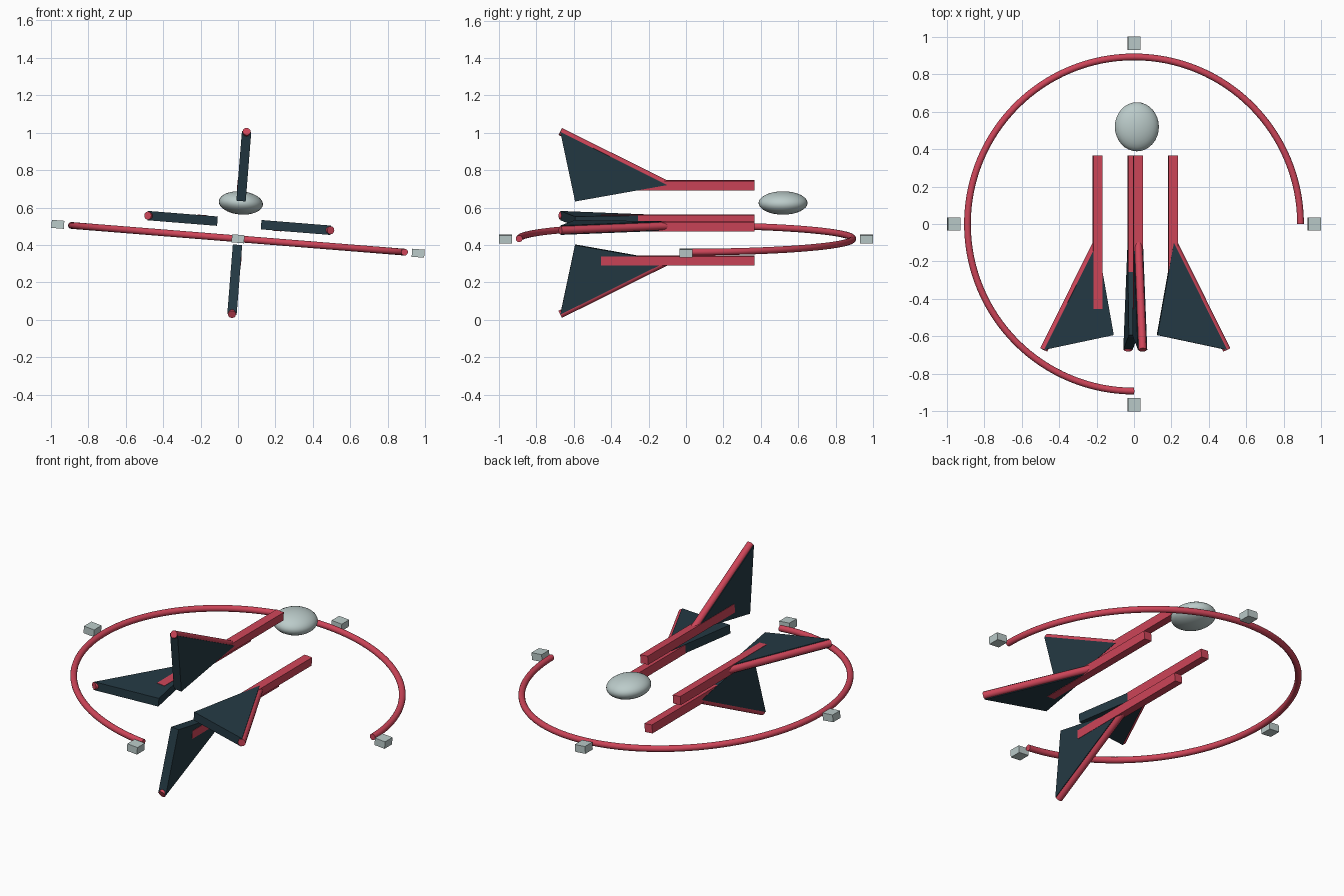
import bpy, bmesh, math
from mathutils import Matrix, Vector

cube = bpy.data.objects.get("Cube")
if cube:
    bpy.data.objects.remove(cube, do_unlink=True)


def material(name, rgb):
    m = bpy.data.materials.new(name)
    m.use_nodes = True
    m.diffuse_color = (*rgb, 1)
    bsdf = next(n for n in m.node_tree.nodes if n.type == 'BSDF_PRINCIPLED')
    bsdf.inputs["Base Color"].default_value = (*rgb, 1)
    return m


RED = material("red", (0.62, 0.06, 0.1))
DARK = material("dark_slate", (0.018, 0.042, 0.058))
GREY = material("pale_grey", (0.5, 0.6, 0.59))

# The whole craft is rolled slightly about its long axis
FRAME = Matrix.Translation((0, 0, 0.433)) @ Matrix.Rotation(0.08, 4, 'Y')
CORE = FRAME @ Matrix.Translation((0, 0, 0.085))


def finish(name, bm, mat, matrix, smooth=False):
    bmesh.ops.recalc_face_normals(bm, faces=bm.faces)
    mesh = bpy.data.meshes.new(name)
    bm.to_mesh(mesh)
    bm.free()
    mesh.materials.append(mat)
    obj = bpy.data.objects.new(name, mesh)
    bpy.context.collection.objects.link(obj)
    obj.matrix_world = matrix
    if smooth:
        bpy.ops.object.select_all(action='DESELECT')
        obj.select_set(True)
        bpy.context.view_layer.objects.active = obj
        bpy.ops.object.shade_smooth_by_angle(angle=math.radians(40))
    return obj


def box(name, centre, size, mat, matrix):
    bm = bmesh.new()
    place = Matrix.Translation(centre) @ Matrix.Diagonal((*size, 1))
    bmesh.ops.create_cube(bm, size=1, matrix=place)
    finish(name, bm, mat, matrix)


def rod(name, start, end, radius, mat, matrix):
    a, b = Vector(start), Vector(end)
    turn = (b - a).to_track_quat('Z', 'Y').to_matrix().to_4x4()
    bm = bmesh.new()
    bmesh.ops.create_cone(bm, cap_ends=True, segments=24, radius1=radius,
                          radius2=radius, depth=(b - a).length,
                          matrix=Matrix.Translation((a + b) / 2) @ turn)
    finish(name, bm, mat, matrix, smooth=True)


def plate(name, outline, thickness, mat, matrix):
    bm = bmesh.new()
    face = bm.faces.new([bm.verts.new((x, y, -thickness / 2)) for x, y in outline])
    grown = bmesh.ops.extrude_face_region(bm, geom=[face])["geom"]
    verts = [v for v in grown if isinstance(v, bmesh.types.BMVert)]
    bmesh.ops.translate(bm, verts=verts, vec=(0, 0, thickness))
    finish(name, bm, mat, matrix)


# Four arms: spar, triangular fin and rounded leading edge
APEX, TIP, ROOT = (0.205, -0.1), (0.49, -0.672), (0.117, -0.593)
for name, angle, shift in (("left", 0, -1), ("top", 90, 1),
                           ("right", 180, -1), ("bottom", 270, 1)):
    arm = CORE @ Matrix.Rotation(-math.radians(angle), 4, 'Y')
    box(name + "_spar", (0.202, -0.045, shift * 0.002), (0.05, 0.82, 0.05), RED, arm)
    plate(name + "_fin", (APEX, TIP, ROOT), 0.05, DARK, arm)
    rod(name + "_leading_edge", (*APEX, 0), (*TIP, 0), 0.021, RED, arm)

# Open three-quarter ring
bm = bmesh.new()
section = Matrix.Translation((0.892, 0, 0)) @ Matrix.Rotation(math.pi / 2, 4, 'X')
bmesh.ops.create_circle(bm, cap_ends=True, segments=16, radius=0.018, matrix=section)
bmesh.ops.spin(bm, geom=bm.verts[:] + bm.edges[:] + bm.faces[:], cent=(0, 0, 0),
               axis=(0, 0, 1), angle=math.pi * 1.5, steps=96)
finish("open_ring", bm, RED, FRAME, smooth=True)

# Small blocks around the ring
for name, x, y in (("left", 1, 0), ("back", 0, 1), ("right", -1, 0), ("front", 0, -1)):
    box(name + "_block", (x * 0.965, y * 0.965, 0), (0.067, 0.07, 0.043), GREY, FRAME)

# Flattened pod
bm = bmesh.new()
bmesh.ops.create_uvsphere(bm, u_segments=32, v_segments=16, radius=1)
bmesh.ops.transform(bm, verts=bm.verts, matrix=Matrix.Translation((0, 0.519, 0.192))
                    @ Matrix.Diagonal((0.118, 0.131, 0.062, 1)))
finish("pod", bm, GREY, FRAME, smooth=True)
